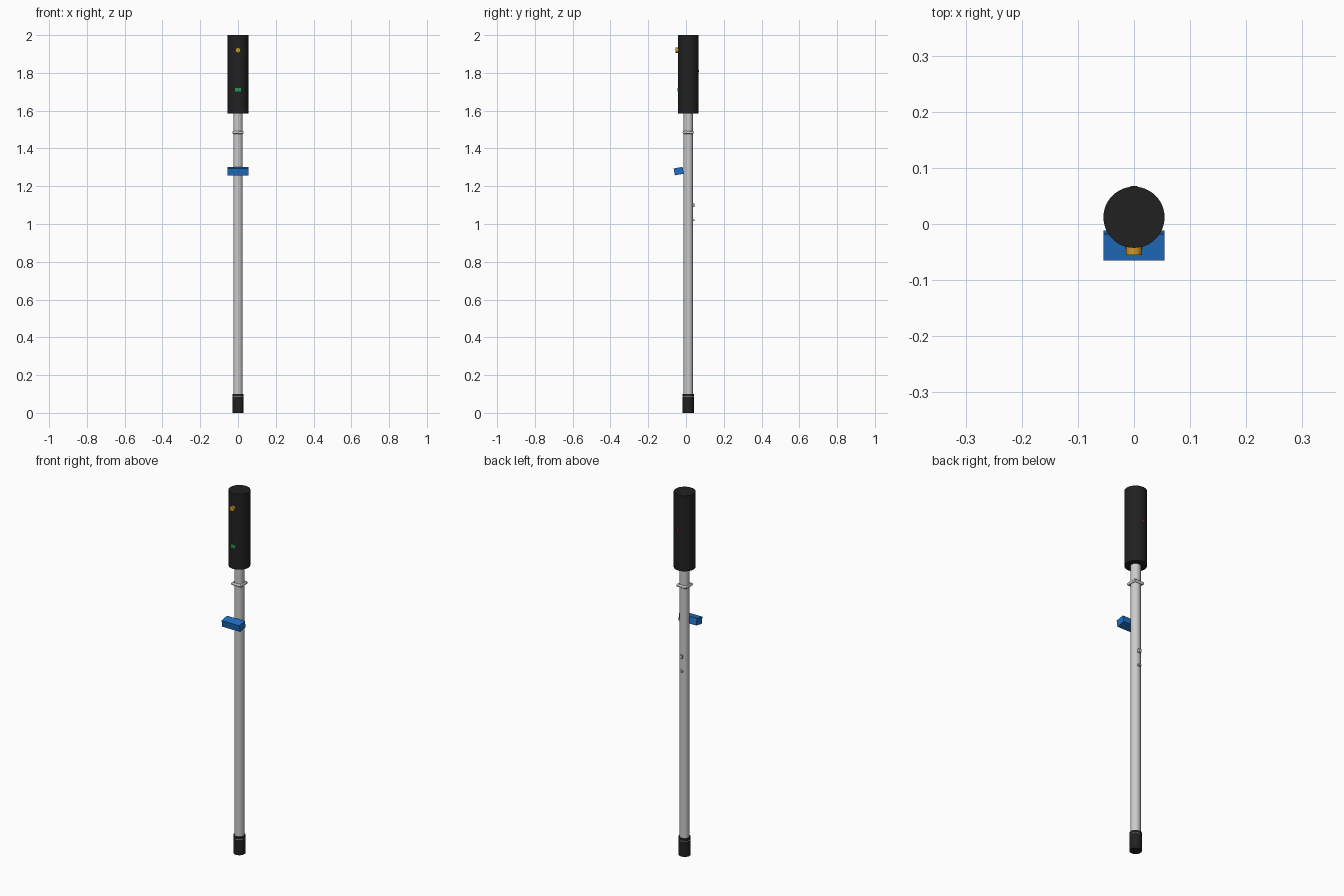
import bpy, math
from mathutils import Vector

if "Cube" in bpy.data.objects:
    bpy.data.objects.remove(bpy.data.objects["Cube"])

CY = 0.012          # pole axis sits slightly behind the origin


def material(name, rgb):
    m = bpy.data.materials.new(name)
    m.diffuse_color = (*rgb, 1)
    m.use_nodes = True
    m.node_tree.nodes["Principled BSDF"].inputs["Base Color"].default_value = m.diffuse_color
    return m


BLACK = material("black_rubber", (0.015, 0.015, 0.015))
BLUE = material("blue_plastic", (0.015, 0.16, 0.55))
YELLOW = material("yellow_plastic", (0.6, 0.33, 0.02))
GREEN = material("green_light", (0.02, 0.3, 0.08))
RED = material("red_light", (0.4, 0.01, 0.01))


def finish(name, mat):
    ob = bpy.context.object
    ob.name = name
    if mat:
        ob.data.materials.append(mat)
    return ob


def rod(name, r, start, end, mat=None, sides=48):
    a, b = Vector(start), Vector(end)
    d = b - a
    bpy.ops.mesh.primitive_cylinder_add(
        vertices=sides, radius=r, depth=d.length, location=(a + b) / 2,
        rotation=d.to_track_quat('Z', 'Y').to_euler())
    bpy.ops.object.shade_smooth_by_angle(angle=math.radians(30))
    return finish(name, mat)


def upright(name, r, z0, z1, mat=None):
    return rod(name, r, (0, CY, z0), (0, CY, z1), mat)


def box(name, size, loc, mat=None, tilt=0):
    bpy.ops.mesh.primitive_cube_add(size=1, location=loc, rotation=(math.radians(tilt), 0, 0))
    ob = finish(name, mat)
    ob.scale = size
    return ob


# Pole, rubber foot and thick grip
upright("pole", 0.025, 0.09, 1.6)
upright("foot", 0.03, 0, 0.083, BLACK)
upright("foot_groove", 0.0285, 0.08, 0.09)
upright("foot_collar", 0.03, 0.087, 0.1, BLACK)
upright("grip", 0.0545, 1.584, 2.0, BLACK)

# Square wire clip around the pole
bpy.ops.mesh.primitive_torus_add(
    major_segments=4, minor_segments=12, major_radius=0.024 * math.sqrt(2),
    minor_radius=0.008, location=(0, CY, 1.485), rotation=(0, 0, math.pi / 4))
bpy.ops.object.shade_smooth_by_angle(angle=math.radians(35))
finish("square_clip", None)

# Tilted blue block on the front
box("front_block", (0.109, 0.048, 0.037), (0, -0.0385, 1.28), BLUE, 10)

# Button and indicator lights on the grip
rod("front_button", 0.014, (0, -0.03, 1.92), (0, -0.055, 1.92), YELLOW, 32)
box("front_light", (0.03, 0.012, 0.018), (0, -0.039, 1.71), GREEN)
rod("back_light", 0.006, (0, CY + 0.045, 1.81), (0, CY + 0.056, 1.81), RED, 24)

# Small studs on the back of the pole
box("back_stud_upper", (0.015, 0.022, 0.018), (0, CY + 0.023, 1.10))
box("back_stud_lower", (0.015, 0.022, 0.009), (0, CY + 0.023, 1.02))
